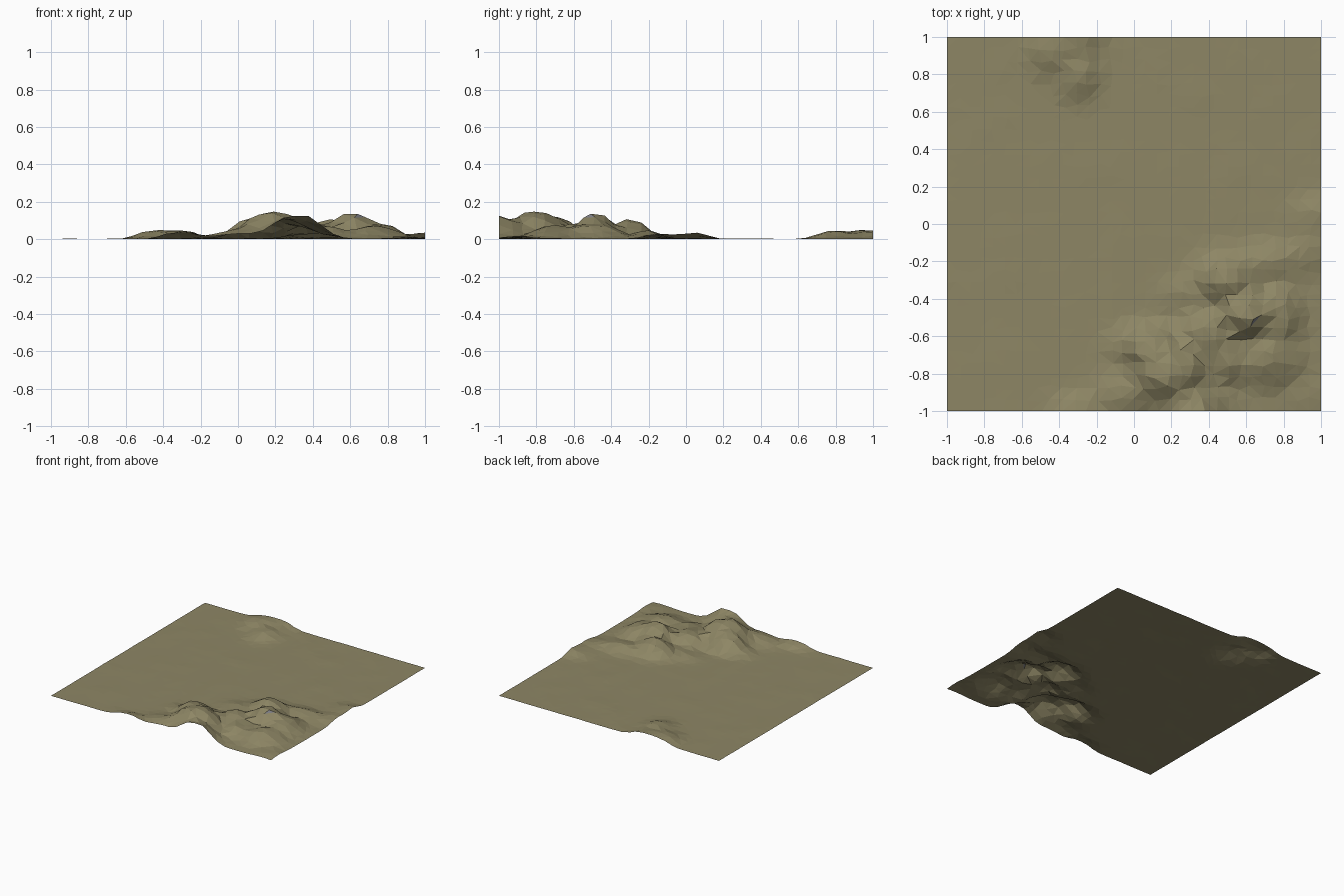
import bpy, bmesh, math, random
from mathutils import noise, Vector

if "Cube" in bpy.data.objects:
    bpy.data.objects.remove(bpy.data.objects["Cube"])

random.seed(4)
N = 32  # cells per side

# Hills: centre x, centre y, radius x, radius y, height
HILLS = [
    # front hill and its ridge to the front edge
    (0.19, -0.80, .19, .16, .152), (0.08, -0.66, .15, .10, .112),
    (0.31, -1.00, .17, .14, .128), (0.00, -0.92, .18, .12, .045),
    (-0.30, -1.00, .13, .08, .038),
    # saddle
    (0.40, -0.60, .15, .14, .085),
    # right hill and its shoulders
    (0.60, -0.48, .14, .13, .140), (0.50, -0.30, .15, .12, .110),
    (0.77, -0.50, .12, .18, .080), (0.73, -0.72, .17, .14, .068),
    (0.50, -0.73, .12, .12, .060), (0.30, -0.38, .13, .10, .028),
    (0.74, -0.20, .18, .09, .045), (0.97, -0.12, .12, .12, .030),
    (1.00, 0.04, .14, .10, .035), (0.92, -0.90, .14, .12, .015),
    # small back hill
    (-0.43, 0.95, .13, .14, .050), (-0.30, 0.80, .11, .12, .046),
    (-0.30, 1.00, .11, .10, .048),
]


def height(x, y):
    total = 0.0
    for cx, cy, rx, ry, h in HILLS:
        d = math.hypot((x - cx) / rx, (y - cy) / ry)
        total += (h * math.exp(-d ** 2.5)) ** 3
    h = total ** (1 / 3)
    rough = noise.noise(Vector((x * 9, y * 9, 1.7)))
    ripple = 0.004 * max(0.0, noise.noise(Vector((x * 5, y * 5, 8.0))))
    return max(0.0, h * (1 + 0.16 * rough) + ripple)


def material(name, color):
    m = bpy.data.materials.new(name)
    m.diffuse_color = (*color, 1)
    m.use_nodes = True
    m.node_tree.nodes["Principled BSDF"].inputs["Base Color"].default_value = m.diffuse_color
    return m


# Terrain sheet
bm = bmesh.new()
bmesh.ops.create_grid(bm, x_segments=N, y_segments=N, size=1)
for v in bm.verts:
    x, y = v.co.x, v.co.y
    j = 0.014
    if abs(x) < 0.99:
        v.co.x += random.uniform(-j, j)
    if abs(y) < 0.99:
        v.co.y += random.uniform(-j, j)
    v.co.z = height(v.co.x, v.co.y)
bmesh.ops.triangulate(bm, faces=bm.faces[:], quad_method='SHORT_EDGE')
bm.normal_update()

# Grass on gentle ground, rock on the steepest faces
for f in bm.faces:
    f.smooth = False
    f.material_index = 1 if f.normal.z < 0.64 else 0

mesh = bpy.data.meshes.new("terrain")
bm.to_mesh(mesh)
bm.free()
mesh.materials.append(material("dry_grass", (0.27, 0.24, 0.13)))
mesh.materials.append(material("rock", (0.22, 0.22, 0.24)))
terrain = bpy.data.objects.new("terrain", mesh)
bpy.context.collection.objects.link(terrain)
